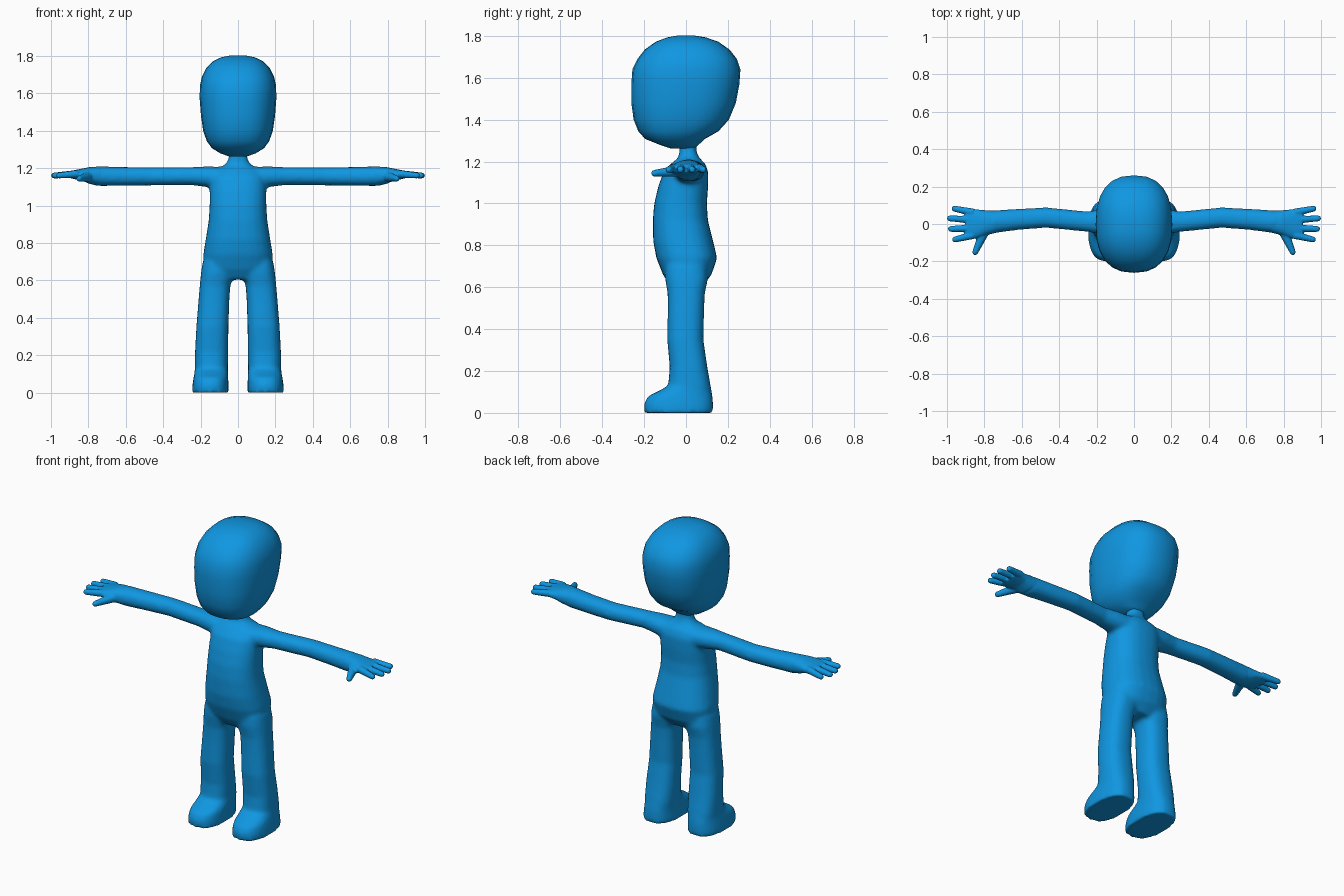
import bpy, bmesh, math
from mathutils import Vector

if "Cube" in bpy.data.objects:
    bpy.data.objects.remove(bpy.data.objects["Cube"])

SIDES = 24
blue = bpy.data.materials.new("bright blue")
blue.diffuse_color = (0.005, 0.31, 0.76, 1)
blue.use_nodes = True
blue.node_tree.nodes["Principled BSDF"].inputs["Base Color"].default_value = blue.diffuse_color


def loft(bm, rings):
    """Skin a closed tube through rings of points."""
    loops = [[bm.verts.new(p) for p in ring] for ring in rings]
    n = len(loops[0])
    for a, b in zip(loops, loops[1:]):
        for i in range(n):
            j = (i + 1) % n
            bm.faces.new((a[i], a[j], b[j], b[i]))
    bm.faces.new(loops[0][::-1])
    bm.faces.new(loops[-1])


def outline(u0, u1, v0, v1, power):
    """Rounded-box outline between the given limits."""
    pts = []
    for i in range(SIDES):
        t = 2 * math.pi * i / SIDES
        c, s = math.cos(t), math.sin(t)
        u = math.copysign(abs(c) ** (2 / power), c)
        v = math.copysign(abs(s) ** (2 / power), s)
        pts.append(((u0 + u1) / 2 + u * (u1 - u0) / 2,
                    (v0 + v1) / 2 + v * (v1 - v0) / 2))
    return pts


def upright(bm, rows, side=1, power=2.4):
    """Loft up z; rows are z, x0, x1, y0, y1."""
    loft(bm, [[(side * u, v, z) for u, v in outline(x0, x1, y0, y1, power)]
              for z, x0, x1, y0, y1 in rows])


def sideways(bm, rows, side=1, power=2.2):
    """Loft along x; rows are x, y0, y1, z0, z1."""
    loft(bm, [[(side * x, u, v) for u, v in outline(y0, y1, z0, z1, power)]
              for x, y0, y1, z0, z1 in rows])


def finger(bm, a, b, r0, r1, side):
    """Tapered tube with a rounded tip from a to b."""
    a, b = Vector(a), Vector(b)
    d = (b - a).normalized()
    across = d.cross(Vector((0, 0, 1))).normalized()
    up = across.cross(d)
    tip = b - d * r1
    steps = [(a, r0), (tip, r1)]
    for k in (30, 55, 80):
        t = math.radians(k)
        steps.append((tip + d * r1 * math.sin(t), r1 * math.cos(t)))
    rings = []
    for p, r in steps:
        ring = []
        for i in range(12):
            t = math.tau * i / 12
            q = p + (across * math.cos(t) + up * math.sin(t)) * r
            ring.append((side * q.x, q.y, q.z))
        rings.append(ring)
    loft(bm, rings)


def finish(bm, name, voxel=0, smooth=0):
    """Make the object; optionally fuse its parts into one soft skin."""
    bmesh.ops.recalc_face_normals(bm, faces=bm.faces)
    for f in bm.faces:
        f.smooth = True
    me = bpy.data.meshes.new(name)
    bm.to_mesh(me)
    bm.free()
    me.materials.append(blue)
    ob = bpy.data.objects.new(name, me)
    bpy.context.collection.objects.link(ob)
    if voxel:
        m = ob.modifiers.new("fuse", 'REMESH')
        m.mode = 'VOXEL'
        m.voxel_size = voxel
        m.use_smooth_shade = True
        s = ob.modifiers.new("soften", 'SMOOTH')
        s.factor = 0.5
        s.iterations = smooth
    return ob


# Head: flat face, rounded crown, jaw tapering back to the neck
head = [(1.262, .045, -.07, .04), (1.28, .095, -.125, .06), (1.308, .14, -.195, .09),
        (1.345, .167, -.228, .155), (1.40, .186, -.25, .205), (1.48, .198, -.261, .238),
        (1.57, .205, -.261, .255), (1.64, .204, -.256, .26), (1.69, .193, -.232, .243),
        (1.735, .17, -.197, .208), (1.772, .135, -.145, .155), (1.793, .09, -.09, .095),
        (1.802, .045, -.04, .04)]
bm = bmesh.new()
upright(bm, [(z, -w, w, y0, y1) for z, w, y0, y1 in head], power=2.45)
finish(bm, "head")

# Body: torso with neck, legs with feet, and arms
torso = [(.605, .11, -.075, .08), (.66, .18, -.11, .122), (.74, .186, -.142, .149),
         (.82, .173, -.157, .13), (.92, .157, -.159, .105), (1.0, .152, -.152, .10),
         (1.08, .152, -.133, .106), (1.15, .15, -.108, .107), (1.19, .125, -.072, .092),
         (1.22, .068, -.035, .062), (1.25, .05, -.032, .05), (1.31, .05, -.03, .05)]
leg = [(0, .048, .247, -.2, .13), (.045, .051, .243, -.2, .13), (.08, .052, .238, -.182, .127),
       (.105, .053, .233, -.13, .122), (.13, .054, .231, -.085, .118),
       (.22, .052, .23, -.078, .102), (.35, .051, .223, -.09, .083),
       (.5, .046, .211, -.087, .087), (.57, .041, .205, -.088, .09),
       (.64, .022, .198, -.1, .105), (.70, .02, .189, -.1, .1)]
arm = [(.08, -.07, .09, 1.09, 1.208), (.17, -.055, .08, 1.1, 1.21),
       (.25, -.042, .067, 1.11, 1.206), (.47, -.02, .089, 1.108, 1.205),
       (.62, -.032, .081, 1.106, 1.207), (.75, -.049, .073, 1.105, 1.211),
       (.79, -.055, .07, 1.115, 1.205)]
bm = bmesh.new()
upright(bm, [(z, -w, w, y0, y1) for z, w, y0, y1 in torso])
for side in (-1, 1):
    upright(bm, leg, side, 2.5)
    sideways(bm, arm, side)
finish(bm, "body", 0.011, 8)

# Hands: palm, four fingers and a thumb
palm = [(.73, -.045, .07, 1.108, 1.208), (.79, -.06, .073, 1.115, 1.207),
        (.83, -.073, .077, 1.132, 1.199), (.875, -.083, .083, 1.142, 1.19),
        (.9, -.076, .077, 1.148, 1.184)]
fingers = [(.062, .085, .975), (.022, .031, 1.0), (-.022, -.027, .995), (-.06, -.086, .972)]
for side, name in ((-1, "right_hand"), (1, "left_hand")):
    bm = bmesh.new()
    sideways(bm, palm, side, 2.3)
    for y0, y1, tip in fingers:
        finger(bm, (.86, y0, 1.17), (tip, y1, 1.16), .021, .016, side)
    finger(bm, (.80, -.04, 1.155), (.855, -.165, 1.143), .028, .016, side)
    finish(bm, name, 0.005, 2)
